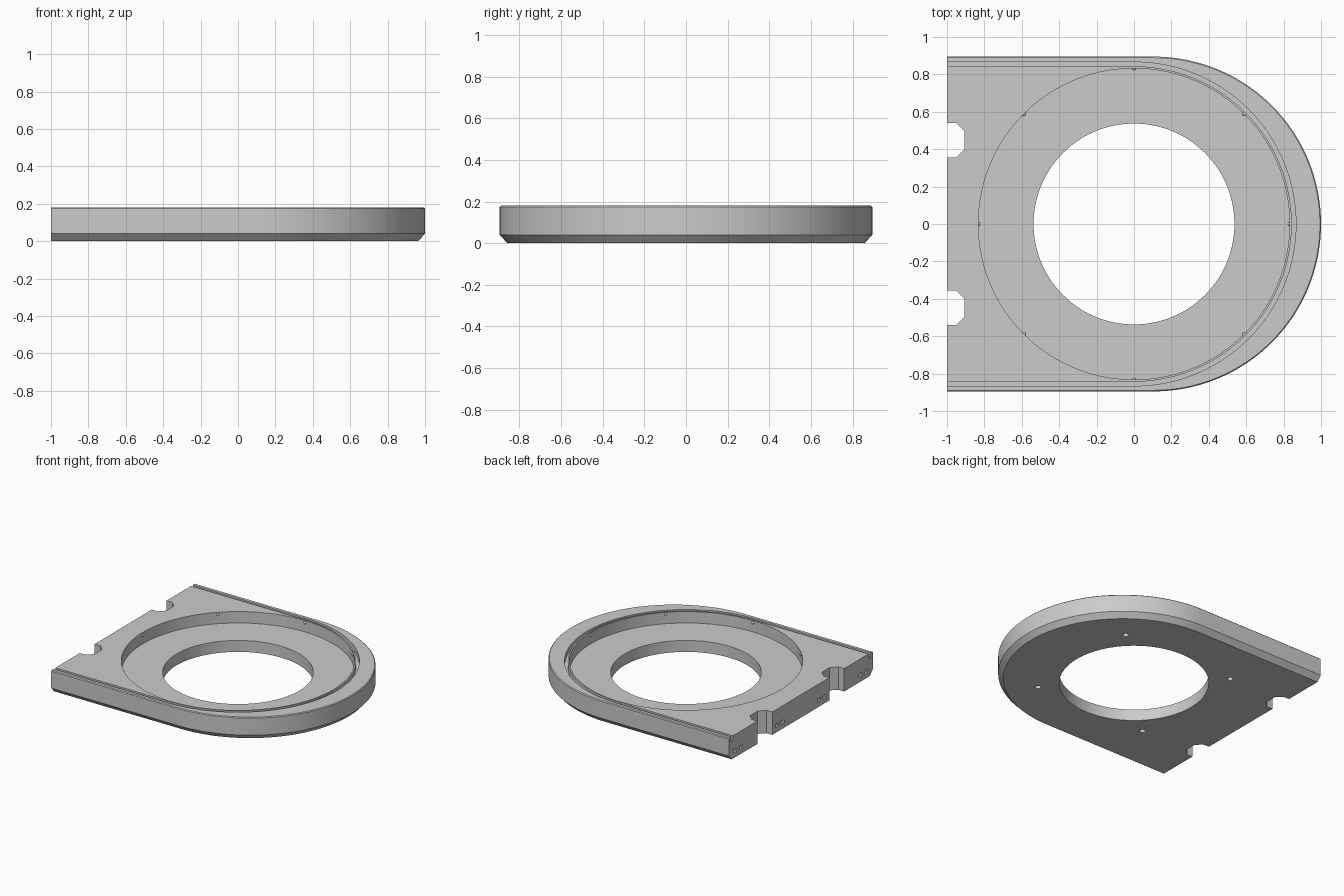
import bpy, bmesh
from math import sin, cos, pi, radians

cube = bpy.data.objects.get("Cube")
if cube:
    bpy.data.objects.remove(cube, do_unlink=True)

HEIGHT = 0.18
HALF_WIDTH = 0.895

grey = bpy.data.materials.new("plain grey")
grey.use_nodes = True
colour = (0.6, 0.6, 0.6, 1)
grey.diffuse_color = colour
grey.node_tree.nodes["Principled BSDF"].inputs["Base Color"].default_value = colour


def loft(name, rings):
    """Solid through matching closed rings, listed from bottom to top."""
    bm = bmesh.new()
    loops = [[bm.verts.new(p) for p in ring] for ring in rings]
    bm.faces.new(loops[0][::-1])
    bm.faces.new(loops[-1])
    n = len(loops[0])
    for low, high in zip(loops, loops[1:]):
        for i in range(n):
            j = (i + 1) % n
            bm.faces.new((low[i], low[j], high[j], high[i]))
    bmesh.ops.recalc_face_normals(bm, faces=bm.faces)
    mesh = bpy.data.meshes.new(name)
    bm.to_mesh(mesh)
    bm.free()
    mesh.materials.append(grey)
    obj = bpy.data.objects.new(name, mesh)
    bpy.context.collection.objects.link(obj)
    return obj


def prism(name, points, z0, z1):
    return loft(name, [[(x, y, z) for x, y in points] for z in (z0, z1)])


def circle(r, n, cx=0, cy=0):
    return [(cx + r * cos(2 * pi * i / n), cy + r * sin(2 * pi * i / n)) for i in range(n)]


def u_path(r, cx, x_end, n=96):
    """Straight side, half circle, straight side."""
    arc = [(cx + r * cos(a), r * sin(a)) for a in (-pi / 2 + pi * i / n for i in range(n + 1))]
    return [(x_end, -r)] + arc + [(x_end, r)]


def select_only(obj):
    bpy.ops.object.select_all(action='DESELECT')
    obj.select_set(True)
    bpy.context.view_layer.objects.active = obj


# Round-ended plate with chamfered lower edge
profile = [(0, 0.037), (0.04, 0), (HEIGHT - 0.006, 0), (HEIGHT, 0.006)]
plate = loft("base_plate", [
    [(x, y, z) for x, y in u_path(HALF_WIDTH - inset, 1 - HALF_WIDTH, -1)]
    for z, inset in profile])

# Centre opening, round recess and rim groove
cutters = [
    prism("opening_cutter", circle(0.537, 128), -0.1, 0.3),
    prism("recess_cutter", circle(0.832, 160), 0.09, 0.3),
    prism("groove_cutter", u_path(0.866, 0, -1.1) + u_path(0.843, 0, -1.1)[::-1], 0.14, 0.3),
]

for side in (-1, 1):
    # Notches through the flat end
    notch = [(-1.1, 0.355), (-0.95, 0.355), (-0.905, 0.4),
             (-0.905, 0.495), (-0.95, 0.54), (-1.1, 0.54)]
    cutters.append(prism("notch_cutter", [(x, side * y) for x, y in notch], -0.1, 0.3))
    # Paired slots in the flat end
    for y in (0.225, 0.295, 0.745, 0.815):
        slot = [(-1.1, y - 0.02), (-0.93, y - 0.02), (-0.93, y + 0.02), (-1.1, y + 0.02)]
        cutters.append(prism("slot_cutter", [(a, side * b) for a, b in slot], 0.04, 0.065))
    # Blind holes underneath
    for x in (-0.49, 0.49):
        cutters.append(prism("hole_cutter", circle(0.021, 20, x, side * 0.49), -0.1, 0.05))

for cutter in cutters:
    cutter.hide_render = True
    mod = plate.modifiers.new(cutter.name, 'BOOLEAN')
    mod.operation = 'DIFFERENCE'
    mod.solver = 'EXACT'
    mod.object = cutter
    select_only(plate)
    bpy.ops.object.modifier_apply(modifier=mod.name)
    bpy.data.objects.remove(cutter, do_unlink=True)

bpy.ops.object.shade_smooth_by_angle(angle=radians(25))

# Small retaining nubs around the recess wall
for i in range(8):
    a = i * pi / 4
    bpy.ops.mesh.primitive_uv_sphere_add(
        segments=12, ring_count=8, radius=0.011,
        location=(0.832 * cos(a), 0.832 * sin(a), HEIGHT - 0.018))
    nub = bpy.context.object
    nub.name = "retaining_nub"
    nub.data.materials.append(grey)
    bpy.ops.object.shade_smooth_by_angle(angle=radians(40))
